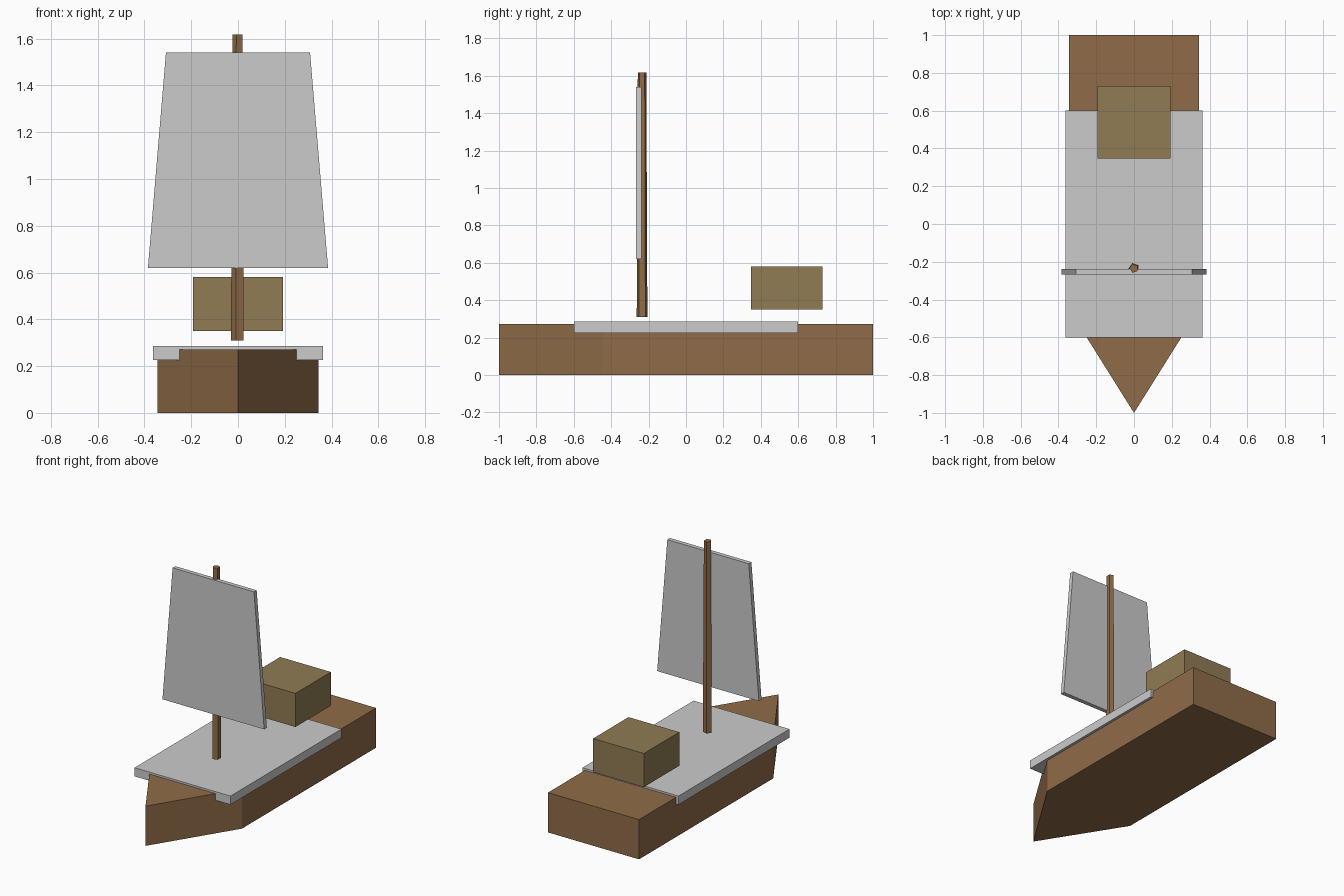
import bpy
from math import pi

if "Cube" in bpy.data.objects:
    bpy.data.objects.remove(bpy.data.objects["Cube"])


def material(name, rgb):
    m = bpy.data.materials.new(name)
    m.diffuse_color = (*rgb, 1)
    m.use_nodes = True
    m.node_tree.nodes["Principled BSDF"].inputs["Base Color"].default_value = m.diffuse_color
    return m


hull_brown = material("hull_wood", (0.28, 0.15, 0.065))
cabin_brown = material("cabin_wood", (0.28, 0.20, 0.09))


def prism(name, profile, to_3d, lo, hi, mat=None):
    """Extrude a 2D profile from lo to hi; to_3d maps (a, b, depth) to xyz."""
    n = len(profile)
    verts = [to_3d(a, b, d) for d in (lo, hi) for a, b in profile]
    faces = [list(range(n))[::-1], list(range(n, 2 * n))]
    faces += [[i, (i + 1) % n, n + (i + 1) % n, n + i] for i in range(n)]
    mesh = bpy.data.meshes.new(name)
    mesh.from_pydata(verts, [], faces)
    if mat:
        mesh.materials.append(mat)
    obj = bpy.data.objects.new(name, mesh)
    bpy.context.collection.objects.link(obj)
    return obj


def box(name, x, y0, y1, z0, z1, mat=None):
    outline = [(-x, y0), (x, y0), (x, y1), (-x, y1)]
    return prism(name, outline, lambda a, b, d: (a, b, d), z0, z1, mat)


# Hull with pointed bow
prism("hull", [(0, -1), (0.345, -0.45), (0.345, 1), (-0.345, 1), (-0.345, -0.45)],
      lambda a, b, d: (a, b, d), 0, 0.272, hull_brown)

# Deck slab overhanging the hull, and cabin raised above it
box("deck", 0.363, -0.6, 0.6, 0.226, 0.285)
box("cabin", 0.192, 0.347, 0.73, 0.35, 0.58, cabin_brown)

# Tapered five-sided mast
z0, z1 = 0.31, 1.617
bpy.ops.mesh.primitive_cone_add(vertices=5, radius1=0.03, radius2=0.024, depth=z1 - z0,
                                location=(0, -0.235, (z0 + z1) / 2), rotation=(0, 0, pi / 2))
mast = bpy.context.object
mast.name = "mast"
mast.data.materials.append(hull_brown)

# Trapezoid sail in front of the mast
prism("sail", [(-0.385, 0.62), (0.385, 0.62), (0.308, 1.54), (-0.308, 1.54)],
      lambda a, b, d: (a, -d, b), 0.238, 0.267)
